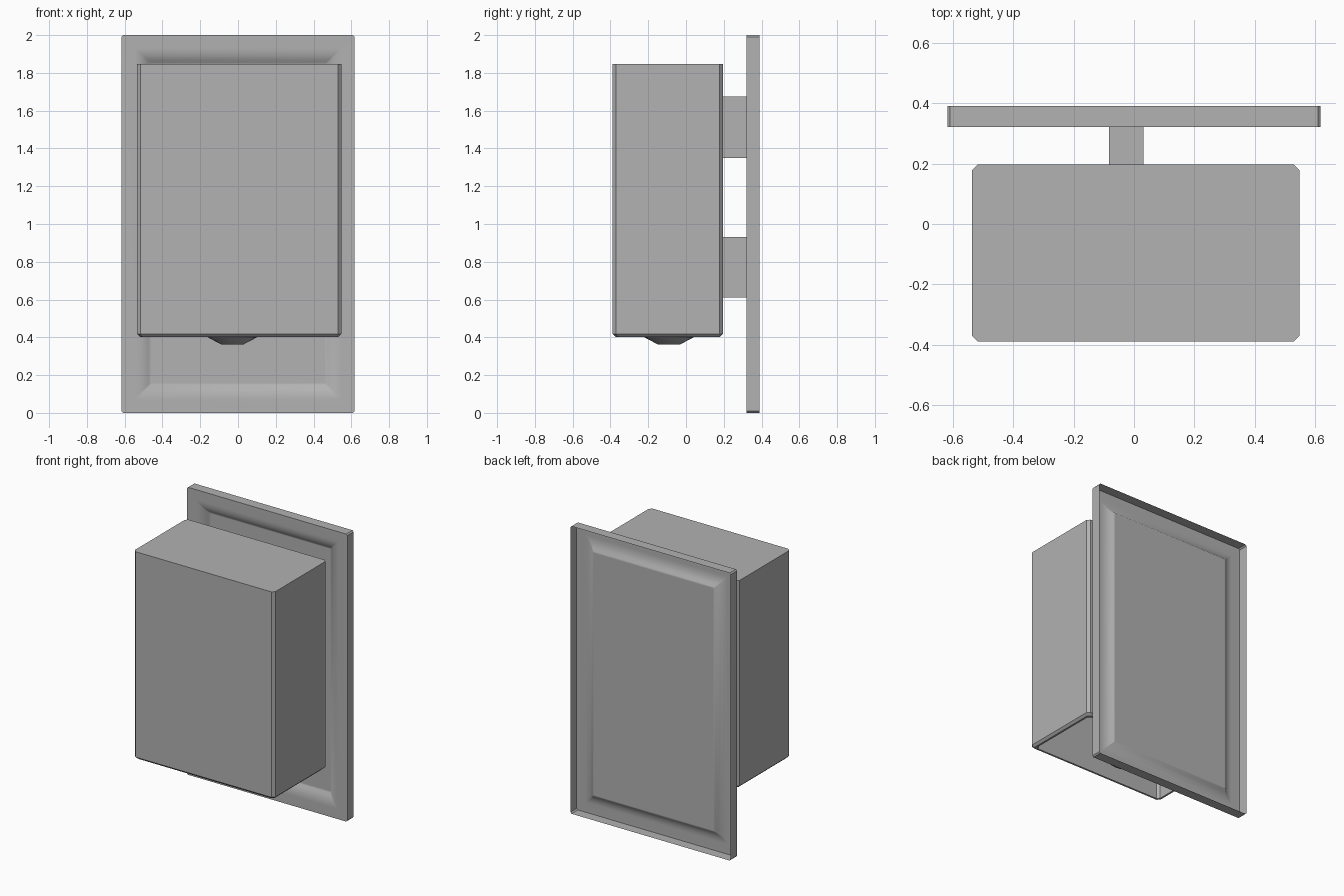
import bpy, bmesh, math

if "Cube" in bpy.data.objects:
    bpy.data.objects.remove(bpy.data.objects["Cube"])

# Mid grey finish shared by every part
grey = bpy.data.materials.new("mid_grey")
grey.diffuse_color = (0.445, 0.445, 0.445, 1.0)
grey.use_nodes = True
grey.node_tree.nodes["Principled BSDF"].inputs["Base Color"].default_value = grey.diffuse_color


def chamfered_rect(hw, hh, c):
    """Eight-point outline of a rectangle with clipped corners."""
    return [(hw, -hh + c), (hw, hh - c), (hw - c, hh), (-hw + c, hh),
            (-hw, hh - c), (-hw, -hh + c), (-hw + c, -hh), (hw - c, -hh)]


def circle(r, n=24):
    return [(r * math.cos(2 * math.pi * i / n), r * math.sin(2 * math.pi * i / n))
            for i in range(n)]


def loft(name, rings, cap_start=True, cap_end=True, smooth=None):
    """Skin a list of equal-length point rings."""
    bm = bmesh.new()
    loops = [[bm.verts.new(p) for p in ring] for ring in rings]
    for a, b in zip(loops, loops[1:]):
        for i in range(len(a)):
            j = (i + 1) % len(a)
            bm.faces.new((a[i], a[j], b[j], b[i]))
    if cap_start:
        bm.faces.new(loops[0])
    if cap_end:
        bm.faces.new(loops[-1])
    bmesh.ops.recalc_face_normals(bm, faces=bm.faces)
    mesh = bpy.data.meshes.new(name)
    bm.to_mesh(mesh)
    bm.free()
    mesh.materials.append(grey)
    obj = bpy.data.objects.new(name, mesh)
    bpy.context.collection.objects.link(obj)
    if smooth:
        bpy.ops.object.select_all(action='DESELECT')
        obj.select_set(True)
        bpy.context.view_layer.objects.active = obj
        bpy.ops.object.shade_smooth_by_angle(angle=math.radians(smooth))
    return obj


# Pressed back plate: open-backed rim, flat border, coved step, sunken panel
plate_profile = [(0.0, 0.39), (0.0, 0.32), (0.07, 0.32), (0.085, 0.321),
                 (0.11, 0.328), (0.132, 0.341), (0.147, 0.355),
                 (0.153, 0.358), (0.158, 0.358)]  # (inset, y)
plate_rings = []
for inset, y in plate_profile:
    c = 0.009 if inset == 0 else 0.004
    plate_rings.append([(x, y, z + 1.0)
                        for x, z in chamfered_rect(0.617 - inset, 1.0 - inset, c)])
plate = loft("back_plate", plate_rings, cap_start=False, smooth=35)
# Front of the open sheet faces -y
if plate.data.polygons[-1].normal.y > 0:
    plate.data.flip_normals()

# Hollow housing: sharp top, clipped sides, chamfered bottom rim, open underneath
housing_profile = [(0.0, 1.847), (0.0, 0.418), (0.015, 0.403),
                   (0.028, 0.403), (0.028, 1.825)]  # (inset, z)
housing_rings = [[(x + 0.006, y - 0.096, z)
                  for x, y in chamfered_rect(0.541 - i, 0.292 - i, 0.018)]
                 for i, z in housing_profile]
loft("housing", housing_rings)

# Nozzle under the housing, hung on a slim feed tube from the inside top
nozzle_profile = [(0.03, 1.825), (0.03, 0.45), (0.13, 0.45),
                  (0.13, 0.4), (0.06, 0.363)]  # (radius, z)
loft("nozzle", [[(x - 0.03, y - 0.09, z) for x, y in circle(r)]
                for r, z in nozzle_profile], smooth=30)

# Two mounting blocks between housing and plate
for label, z0, z1 in (("lower", 0.61, 0.93), ("upper", 1.35, 1.675)):
    loft(label + "_mount",
         [[(-0.083, y, z0), (0.031, y, z0), (0.031, y, z1), (-0.083, y, z1)]
          for y in (0.19, 0.357)])
